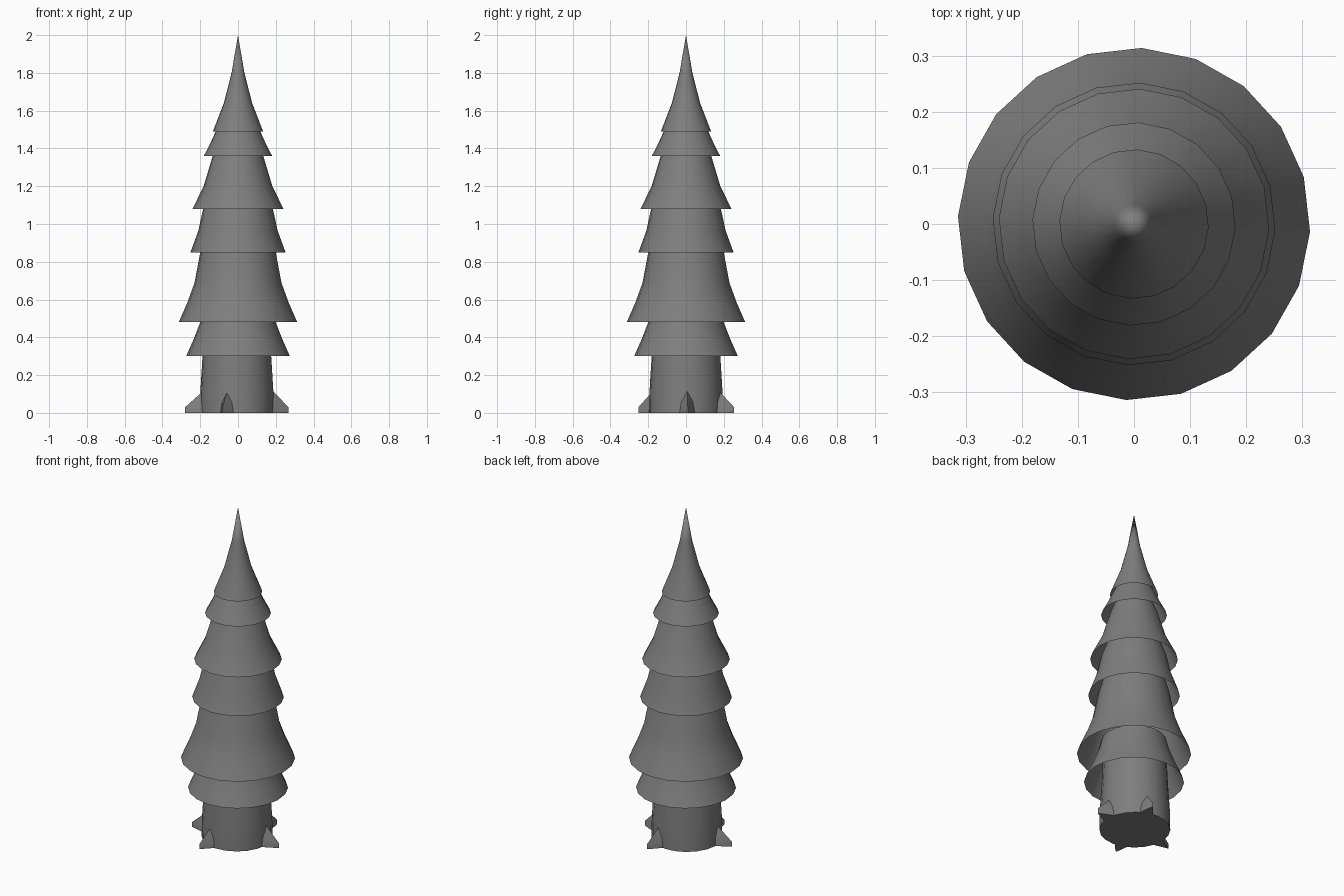
import bpy
import bmesh
from math import cos, sin, radians, tau

cube = bpy.data.objects.get("Cube")
if cube:
    bpy.data.objects.remove(cube)

grey = bpy.data.materials.new("plain_grey")
grey.use_nodes = True
colour = (0.21, 0.21, 0.21, 1)
grey.diffuse_color = colour
grey.node_tree.nodes["Principled BSDF"].inputs["Base Color"].default_value = colour

SIDES = 20
TURN = radians(-2.5)


def finish(name, bm, angle):
    mesh = bpy.data.meshes.new(name)
    bm.to_mesh(mesh)
    bm.free()
    mesh.materials.append(grey)
    obj = bpy.data.objects.new(name, mesh)
    bpy.context.collection.objects.link(obj)
    bpy.ops.object.select_all(action='DESELECT')
    obj.select_set(True)
    bpy.context.view_layer.objects.active = obj
    bpy.ops.object.shade_smooth_by_angle(angle=radians(angle))
    return obj


def lathe(name, profile, cap_bottom=False):
    """Revolve (radius, height) points, listed from bottom to top."""
    bm = bmesh.new()
    rings = []
    for r, z in profile:
        if r == 0:
            rings.append([bm.verts.new((0, 0, z))] * SIDES)
        else:
            rings.append([bm.verts.new((r * cos(TURN + tau * i / SIDES),
                                        r * sin(TURN + tau * i / SIDES), z))
                          for i in range(SIDES)])
    for low, high in zip(rings, rings[1:]):
        for i in range(SIDES):
            j = (i + 1) % SIDES
            corners = [low[i], low[j], high[j], high[i]]
            bm.faces.new(list(dict.fromkeys(corners)))
    if cap_bottom:
        bm.faces.new(rings[0][::-1])
    return finish(name, bm, 50)


# Trunk
trunk = lathe("trunk", [(0.195, 0), (0.193, 0.12), (0.182, 0.3), (0.175, 0.46)], True)
trunk.location.x = -0.006

# Open, flared foliage skirts, each tucked under the next
lathe("foliage_tier_1", [(0.275, 0.30), (0.235, 0.39), (0.2, 0.48), (0.18, 0.56)])
lathe("foliage_tier_2", [(0.314, 0.48), (0.268, 0.585), (0.23, 0.69), (0.2, 0.85), (0.18, 0.92)])
lathe("foliage_tier_3", [(0.252, 0.85), (0.21, 0.965), (0.185, 1.08), (0.155, 1.16)])
lathe("foliage_tier_4", [(0.241, 1.08), (0.182, 1.2), (0.134, 1.36), (0.11, 1.42)])
lathe("foliage_tier_5", [(0.181, 1.36), (0.15, 1.42), (0.118, 1.49), (0.09, 1.55)])
lathe("foliage_top", [(0.133, 1.49), (0.075, 1.64), (0.034, 1.8), (0, 2.0)])


# Root spurs: small wedges spreading from the foot of the trunk
def root(name, angle, reach):
    bm = bmesh.new()
    a = radians(angle)
    points = [(0.17, 0, 0.13), (reach, 0, 0.03), (reach, 0, 0)]
    for side in (-1, 1):
        points += [(0.16, 0.05 * side, 0), (0.18, 0.032 * side, 0.06),
                   (0.23, 0.02 * side, 0), (0.22, 0.014 * side, 0.045)]
    for x, y, z in points:
        bm.verts.new((x * cos(a) - y * sin(a), x * sin(a) + y * cos(a), z))
    hull = bmesh.ops.convex_hull(bm, input=bm.verts)
    loose = [v for v in bm.verts if not v.link_faces]
    bmesh.ops.delete(bm, geom=loose, context='VERTS')
    bmesh.ops.recalc_face_normals(bm, faces=bm.faces)
    finish(name, bm, 40)


root("right_root", 188, 0.283)
root("front_root", 252, 0.265)
root("left_root", 2, 0.268)
root("back_root", 72, 0.268)
